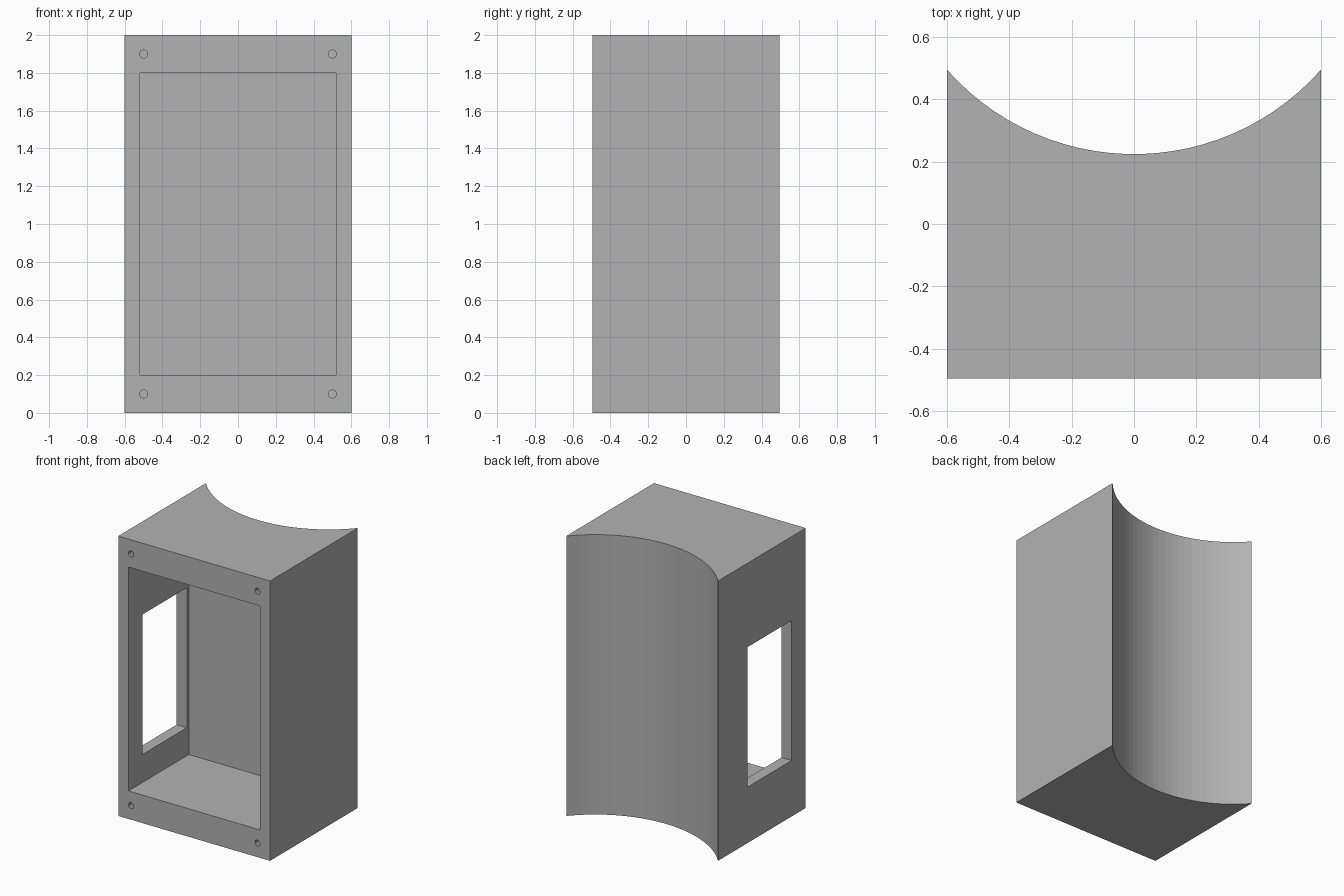
import bpy, bmesh, math
from mathutils import Matrix

old = bpy.data.objects.get("Cube")
if old:
    bpy.data.objects.remove(old, do_unlink=True)

# Overall sizes
HALF_W, HALF_D, HEIGHT = 0.6, 0.495, 2.0
ARC_R, ARC_STEPS = 0.8, 27

grey = bpy.data.materials.new("plain grey")
grey.use_nodes = True
colour = (0.448, 0.448, 0.448, 1)
grey.diffuse_color = colour
grey.node_tree.nodes["Principled BSDF"].inputs["Base Color"].default_value = colour


def make_object(name, bm):
    bmesh.ops.recalc_face_normals(bm, faces=bm.faces)
    mesh = bpy.data.meshes.new(name)
    bm.to_mesh(mesh)
    bm.free()
    mesh.materials.append(grey)
    obj = bpy.data.objects.new(name, mesh)
    bpy.context.collection.objects.link(obj)
    return obj


def box(name, low, high):
    bm = bmesh.new()
    size = [b - a for a, b in zip(low, high)]
    mid = [(a + b) / 2 for a, b in zip(low, high)]
    bmesh.ops.create_cube(bm, size=1, matrix=Matrix.Translation(mid) @ Matrix.Diagonal((*size, 1)))
    return make_object(name, bm)


def cut(target, cutter):
    cutter.hide_render = True
    mod = target.modifiers.new(cutter.name, "BOOLEAN")
    mod.operation, mod.solver, mod.object = "DIFFERENCE", "EXACT", cutter
    bpy.context.view_layer.objects.active = target
    bpy.ops.object.modifier_apply(modifier=mod.name)
    bpy.data.objects.remove(cutter, do_unlink=True)


# Enclosure body: plan outline with a concave back, extruded upward
half_angle = math.asin(HALF_W / ARC_R)
centre_y = HALF_D + ARC_R * math.cos(half_angle)
outline = [(-HALF_W, -HALF_D), (HALF_W, -HALF_D)]
for i in range(ARC_STEPS + 1):
    a = half_angle * (1 - 2 * i / ARC_STEPS)
    outline.append((ARC_R * math.sin(a), centre_y - ARC_R * math.cos(a)))
bm = bmesh.new()
base = bm.faces.new([bm.verts.new((x, y, 0)) for x, y in outline])
top = bmesh.ops.extrude_face_region(bm, geom=[base])["geom"]
bmesh.ops.translate(bm, vec=(0, 0, HEIGHT), verts=[g for g in top if isinstance(g, bmesh.types.BMVert)])
body = make_object("enclosure_body", bm)

# Open front cavity and the window through the right wall
cut(body, box("cavity_cutter", (-0.52, -0.6, 0.2), (0.52, 0.187, 1.8)))
cut(body, box("window_cutter", (-0.7, -0.335, 0.4), (-0.4, 0.165, 1.4)))

# Blind screw holes in the four front corners
for x in (-0.5, 0.5):
    for z in (0.1, 1.9):
        bm = bmesh.new()
        bmesh.ops.create_cone(bm, cap_ends=True, segments=10, radius1=0.022, radius2=0.022, depth=0.4,
                              matrix=Matrix.Translation((x, -HALF_D, z)) @ Matrix.Rotation(math.pi / 2, 4, "X"))
        cut(body, make_object("screw_hole_cutter", bm))
